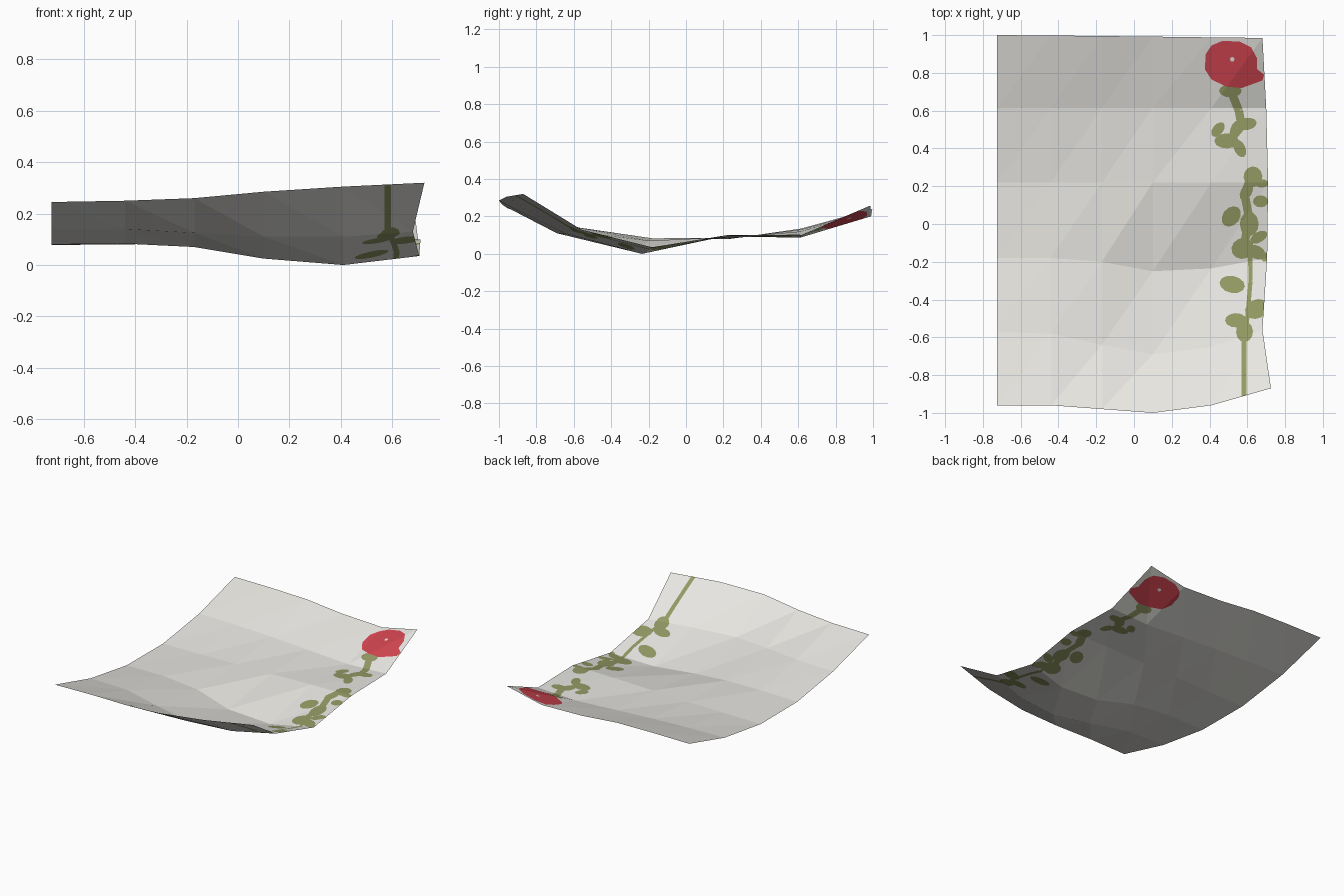
import bpy, math
from mathutils import Vector
from mathutils.geometry import delaunay_2d_cdt

if "Cube" in bpy.data.objects:
    bpy.data.objects.remove(bpy.data.objects["Cube"])


def material(name, rgb):
    m = bpy.data.materials.new(name)
    m.diffuse_color = (*rgb, 1)
    m.use_nodes = True
    m.node_tree.nodes["Principled BSDF"].inputs["Base Color"].default_value = m.diffuse_color
    return m


# Curled sheet: 6 x 6 control grid (rows run front to back)
xs = [-.725, -.44, -.17, .10, .41]
right_x = [.725, .68, .705, .71, .70, .68]
row_y = [[-.96, -.96, -.98, -1, -.96, -.87],
         [-.57, -.58, -.64, -.69, -.65, -.56],
         [-.18, -.18, -.20, -.25, -.235, -.18],
         [.22] * 6,
         [.615] * 6,
         [1, .998, .995, .992, .988, .985]]
row_z = [[.245, .25, .26, .285, .305, .32],
         [.14, .14, .125, .11, .11, .13],
         [.08, .083, .07, .025, 0, .035],
         [.078, .08, .085, .09, .097, .10],
         [.135, .13, .12, .105, .088, .10],
         [.24, .24, .235, .21, .20, .258]]
grid = [Vector((([*xs, right_x[r]])[c], row_y[r][c], row_z[r][c]))
        for r in range(6) for c in range(6)]
tris = []
for r in range(5):
    for c in range(5):
        a = r * 6 + c
        tris += [(a, a + 1, a + 7), (a, a + 7, a + 6)]

points = [v.xy for v in grid]
faces = [list(t) for t in tris]
colour_of = {}          # input face index -> material slot


def paint(outline, slot):
    """Add a flat outline (counter-clockwise) that will be cut into the sheet."""
    colour_of[len(faces)] = slot
    faces.append(list(range(len(points), len(points) + len(outline))))
    points.extend(Vector(p) for p in outline)


def leaf(x, y, rx, ry, deg=0, slot=1, n=12):
    a = math.radians(deg)
    pts = []
    for i in range(n):
        t = math.tau * (i + .13) / n
        u, v = rx * math.cos(t), ry * math.sin(t)
        pts.append((x + u * math.cos(a) - v * math.sin(a),
                    y + u * math.sin(a) + v * math.cos(a)))
    paint(pts, slot)


def stem(path, w):
    for p, q in zip(path, path[1:]):
        p, q = Vector(p), Vector(q)
        d = (q - p).normalized()
        n = Vector((-d.y, d.x)) * w / 2
        paint([p - n, q - n, q + n, p + n], 1)


# Stem segments
stem([(.515, .70), (.555, .60), (.57, .52), (.52, .46)], .045)
stem([(.63, .27), (.585, .16), (.61, .03), (.585, -.1)], .045)
stem([(.614, -.1), (.617, -.3), (.60, -.5), (.583, -.62)], .022)
stem([(.583, -.6), (.582, -.912)], .026)

# Leaves
for args in [(.51, .705, .06, .035), (.60, .53, .05, .032, 10),
             (.445, .50, .045, .028, 50), (.49, .44, .065, .04, 0),
             (.56, .40, .03, .05, 25), (.535, .50, .025, .05, -20),
             (.63, .25, .05, .055), (.675, .215, .04, .022),
             (.595, .17, .05, .03, 60), (.67, .12, .04, .032),
             (.515, .04, .06, .045, 50), (.61, .0, .05, .065),
             (.575, -.13, .06, .055, 20), (.66, -.07, .05, .028, 30),
             (.65, -.15, .05, .035, -30), (.692, -.175, .02, .025),
             (.52, -.32, .068, .045, -12), (.65, -.45, .065, .05, 25),
             (.54, -.51, .058, .038), (.585, -.57, .045, .055)]:
    leaf(*args)

# Rose bloom with a small bare spot in its centre
bloom = [(.38, .90), (.41, .945), (.47, .97), (.56, .965), (.62, .935), (.65, .88),
         (.652, .82), (.689, .79), (.68, .76), (.64, .745), (.57, .72), (.49, .727),
         (.41, .765), (.375, .82)]
paint(bloom[::-1], 2)
leaf(.52, .872, .013, .013, slot=0, n=6)

# Cut all outlines into the sheet, then lift it onto the curled facets
verts, _, out_faces, _, _, origins = delaunay_2d_cdt(points, [], faces, 1, 1e-5)
height = [0.0] * len(verts)
keep, slots = [], []
for f, src in zip(out_faces, origins):
    base = [i for i in src if i < len(tris)]
    if not base:
        continue                      # outline hanging past the sheet edge
    a, b, c = (grid[i] for i in tris[base[0]])
    n = (b - a).cross(c - a)
    for i in f:
        d = verts[i] - a.xy
        height[i] = a.z - (n.x * d.x + n.y * d.y) / n.z
    painted = [i for i in src if i >= len(tris)]
    keep.append(f)
    slots.append(colour_of[max(painted)] if painted else 0)

used = sorted({i for f in keep for i in f})
remap = {old: new for new, old in enumerate(used)}
mesh = bpy.data.meshes.new("paper_sheet")
mesh.from_pydata([(*verts[i], height[i]) for i in used], [],
                 [[remap[i] for i in f] for f in keep])
for m in (material("paper white", (.81, .80, .76)),
          material("leaf olive", (.29, .32, .125)),
          material("rose red", (.64, .06, .08))):
    mesh.materials.append(m)
for p, s in zip(mesh.polygons, slots):
    p.material_index = s
mesh.update()
bpy.context.collection.objects.link(bpy.data.objects.new("paper_sheet", mesh))
